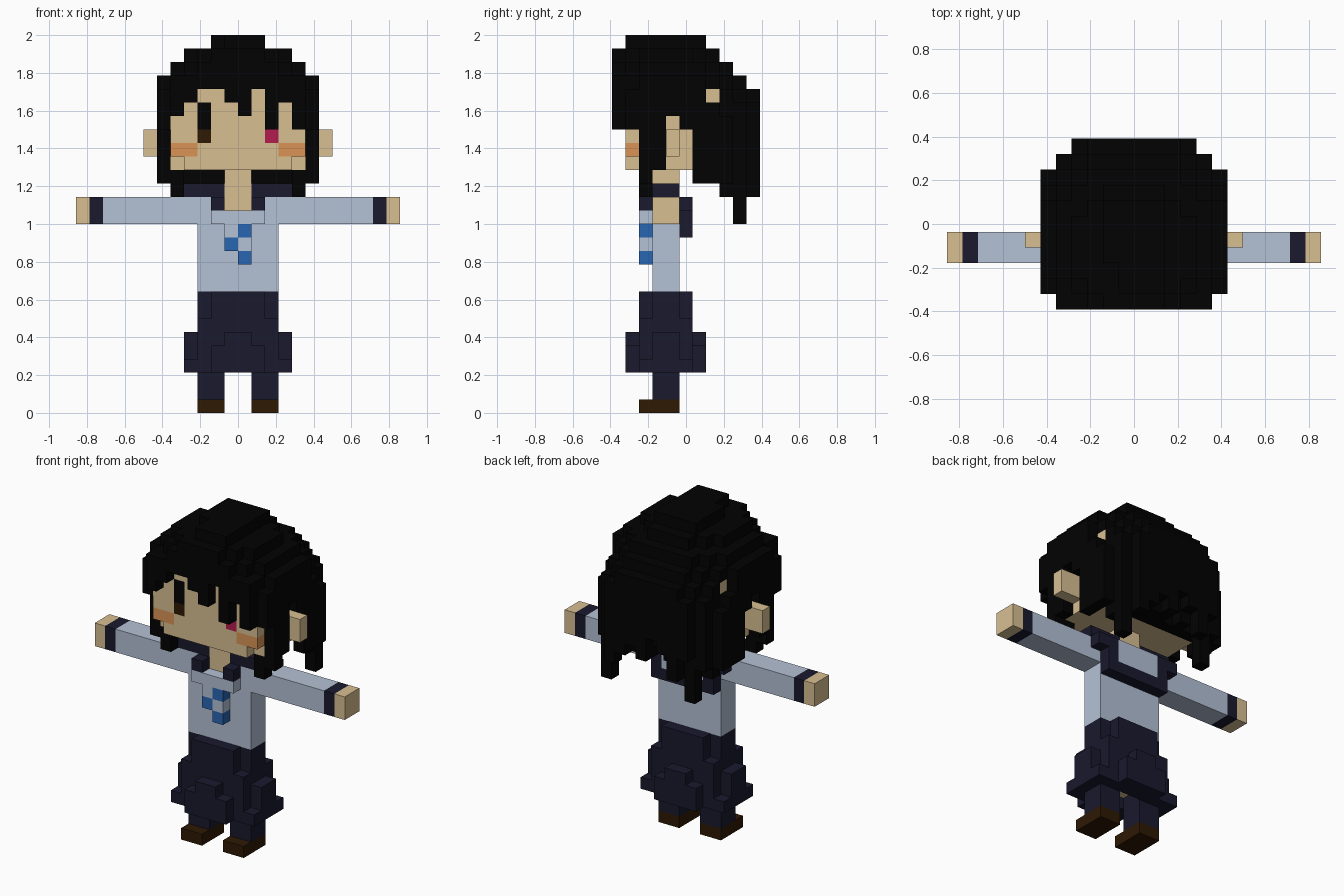
import bpy, bmesh, math

if "Cube" in bpy.data.objects:
    bpy.data.objects.remove(bpy.data.objects["Cube"])

U = 2 / 28          # one block
CELLS = {}          # (x, y, z) block -> (part, colour)


def lin(c):
    c /= 255
    return c / 12.92 if c <= 0.04045 else ((c + 0.055) / 1.055) ** 2.4


COLOURS = {
    "skin": (216, 191, 146), "shirt": (180, 193, 213), "navy": (25, 25, 46),
    "black": (2, 2, 2), "blue": (40, 102, 178), "brown": (46, 25, 3),
    "crimson": (180, 28, 78), "blush": (218, 148, 86),
}
MATS = {}
for name, rgb in COLOURS.items():
    MATS[name] = bpy.data.materials.new(name)
    MATS[name].diffuse_color = (*[lin(c) for c in rgb], 1)


def box(part, colour, x, y, z, mirror=False):
    """Fill a box of blocks; x, y, z are (start, end). Later boxes overwrite."""
    for i in range(*x):
        for j in range(*y):
            for k in range(*z):
                CELLS[i, j, k] = (part, colour)
                if mirror:
                    CELLS[-1 - i, j, k] = (part, colour)


# Legs and shoes
box("leg", "navy", (1, 3), (3, 5), (1, 3), True)
box("shoe", "brown", (1, 3), (2, 5), (0, 1), True)

# Flared skirt with stepped folds on all four sides
box("skirt", "navy", (-3, 3), (2, 6), (3, 7))
box("skirt", "navy", (-3, 3), (3, 5), (7, 9))
box("skirt", "navy", (-2, 2), (2, 6), (7, 9))
box("skirt", "navy", (3, 4), (3, 5), (3, 6), True)
box("skirt", "navy", (3, 4), (2, 6), (3, 4), True)
for y in (1, 6):
    box("skirt", "navy", (-2, 2), (y, y + 1), (3, 5))
    box("skirt", "navy", (-1, 1), (y, y + 1), (5, 6))
# Recessed hips under the skirt
box("hips", "skin", (-1, 1), (3, 5), (4, 5))
for x in (-1, 0):
    for y in (3, 4):
        del CELLS[x, y, 3]

# Torso, arms, cuffs, hands
box("torso", "shirt", (-3, 3), (3, 5), (9, 16))
box("arm", "shirt", (3, 10), (3, 5), (14, 16), True)
box("cuff", "navy", (10, 11), (3, 5), (14, 16), True)
box("hand", "skin", (11, 12), (3, 5), (14, 16), True)

# Collar with a back flap, and neck
box("collar", "navy", (1, 4), (3, 5), (16, 17), True)
box("collar", "navy", (1, 2), (2, 3), (15, 16), True)
box("collar", "shirt", (1, 2), (2, 3), (14, 15), True)
box("collar", "navy", (-4, 4), (5, 6), (15, 16))
box("collar", "navy", (-3, 3), (5, 6), (13, 15))
box("collar", "shirt", (-2, 2), (5, 6), (14, 16))
box("neck", "skin", (-1, 1), (3, 5), (15, 18))

# Checked ribbon
box("ribbon", "shirt", (-1, 1), (2, 3), (13, 15))
box("ribbon", "blue", (0, 1), (2, 3), (13, 14))
box("ribbon", "blue", (-1, 0), (2, 3), (12, 13))
box("ribbon", "shirt", (0, 1), (2, 3), (12, 13))
box("ribbon", "blue", (0, 1), (2, 3), (11, 12))

# Rounded hair crown: per layer, (half width, first y, end y) footprints
CROWN = {
    26: [(4, 2, 6), (3, 1, 7), (2, 0, 8)],
    25: [(5, 2, 7), (4, 1, 8), (3, 0, 9)],
    24: [(6, 2, 7), (5, 0, 8), (4, 0, 9), (3, 0, 10)],
    23: [(6, 1, 7), (5, 1, 9), (4, 1, 10), (3, 1, 11)],
    22: [(6, 1, 8), (5, 1, 10), (4, 1, 11)],
}
for z, prints in CROWN.items():
    for w, y0, y1 in prints:
        box("hair", "black", (-w, w), (y0, y1), (z, z + 1))
box("hair", "black", (-2, 2), (3, 7), (27, 28))
box("hair", "black", (-1, 2), (1, 3), (27, 28))

# Side hair: lower edge for each y, leaving an opening for the ear
for y, low in zip(range(1, 9), (21, 17, 18, 22, 21, 17, 17, 17)):
    box("hair", "black", (5, 6), (y, y + 1), (low, 22), True)
box("hair", "black", (4, 5), (2, 3), (16, 18), True)

# Layered back hair: lower edge for each column, a row per depth
BACK = {
    8: (16, 17, 17, 17, 17, 17, 17, 17, 17, 16),
    9: (17, 16, 18, 17, 18, 17, 17, 18, 17, 16),
    10: (18, 16, 18, 19, 17, 18, 17, 16),
}
for y, lows in BACK.items():
    for i, low in enumerate(lows):
        x = i - len(lows) // 2
        box("hair", "black", (x, x + 1), (y, y + 1), (low, 22))
box("hair", "black", (-4, -3), (9, 10), (14, 17))
box("hair", "black", (4, 5), (9, 10), (14, 17))

# Ragged fringe: lower edge for each column
for x, low in zip(range(-5, 5), (22, 23, 24, 24, 23, 22, 24, 21, 23, 21)):
    box("hair", "black", (x, x + 1), (0, 1), (low, 24))

# Head with stepped jaw corners, ears
box("head", "skin", (-5, 5), (1, 8), (19, 24))
box("head", "skin", (-5, 5), (2, 8), (18, 19))
box("head", "skin", (-4, 4), (1, 2), (18, 19))
box("ear", "skin", (5, 7), (4, 5), (19, 21), True)

# Face details
box("head", "blush", (3, 5), (1, 2), (19, 20), True)
box("head", "black", (2, 3), (1, 2), (21, 23), True)
box("head", "brown", (-3, -2), (1, 2), (20, 21))
box("head", "crimson", (2, 3), (1, 2), (20, 21))

# Outer faces of a block: direction and its four corners
SIDES = {
    (1, 0, 0): ((1, 0, 0), (1, 1, 0), (1, 1, 1), (1, 0, 1)),
    (-1, 0, 0): ((0, 0, 0), (0, 0, 1), (0, 1, 1), (0, 1, 0)),
    (0, 1, 0): ((0, 1, 0), (0, 1, 1), (1, 1, 1), (1, 1, 0)),
    (0, -1, 0): ((0, 0, 0), (1, 0, 0), (1, 0, 1), (0, 0, 1)),
    (0, 0, 1): ((0, 0, 1), (1, 0, 1), (1, 1, 1), (0, 1, 1)),
    (0, 0, -1): ((0, 0, 0), (0, 1, 0), (1, 1, 0), (1, 0, 0)),
}

# Turn every part into its own mesh, keeping only exposed faces
for part in sorted({p for p, _ in CELLS.values()}):
    cells = {c: col for c, (p, col) in CELLS.items() if p == part}
    used = sorted(set(cells.values()))
    bm = bmesh.new()
    for (x, y, z), col in cells.items():
        for (dx, dy, dz), corners in SIDES.items():
            if (x + dx, y + dy, z + dz) in CELLS:
                continue
            face = bm.faces.new([bm.verts.new(((x + a) * U, (y + b - 5.5) * U, (z + c) * U))
                                 for a, b, c in corners])
            face.material_index = used.index(col)
    bmesh.ops.remove_doubles(bm, verts=bm.verts, dist=U / 100)
    mesh = bpy.data.meshes.new(part)
    bm.to_mesh(mesh)
    bm.free()
    for col in used:
        mesh.materials.append(MATS[col])
    bpy.context.collection.objects.link(bpy.data.objects.new(part, mesh))

for m in bpy.data.materials:
    if m.users and not m.is_grease_pencil:
        m.use_nodes = True
        m.node_tree.nodes["Principled BSDF"].inputs["Base Color"].default_value = m.diffuse_color
